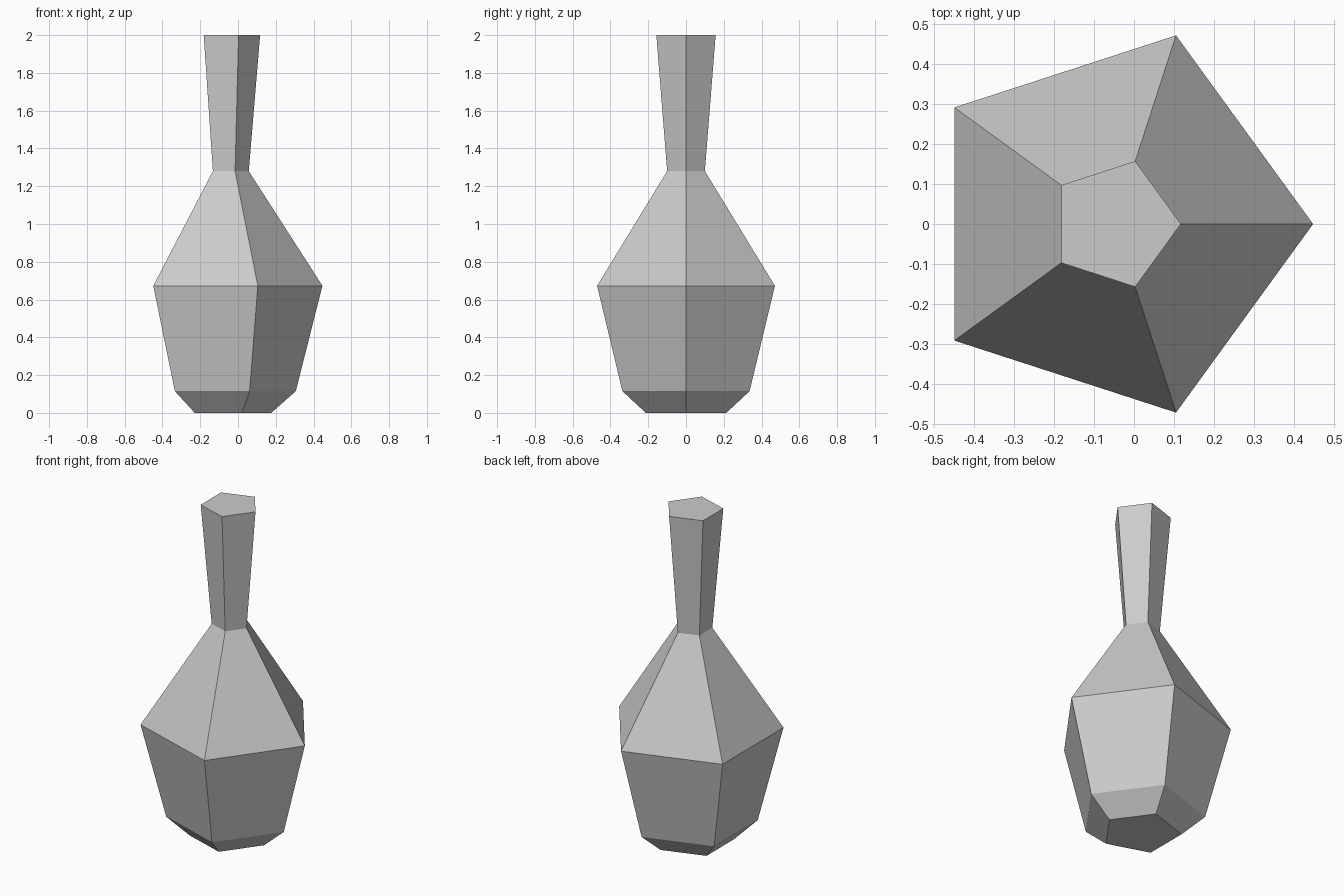
import bpy
import bmesh
from math import cos, sin, tau

cube = bpy.data.objects.get("Cube")
if cube:
    bpy.data.objects.remove(cube, do_unlink=True)

SIDES = 5
AXIS_X = -0.048
# (radius, height) from base to mouth
PROFILE = [(0.224, 0), (0.354, 0.115), (0.495, 0.673), (0.105, 1.28), (0.165, 2)]

# Plain grey surface
grey = bpy.data.materials.new("plain grey")
grey.use_nodes = True
colour = (0.6, 0.6, 0.6, 1)
grey.diffuse_color = colour
grey.node_tree.nodes["Principled BSDF"].inputs["Base Color"].default_value = colour

# Five-sided bottle: stacked rings joined by flat walls and capped at both ends
bm = bmesh.new()
rings = [
    [bm.verts.new((AXIS_X + r * cos(tau * i / SIDES), r * sin(tau * i / SIDES), z))
     for i in range(SIDES)]
    for r, z in PROFILE
]
for low, high in zip(rings, rings[1:]):
    for i in range(SIDES):
        j = (i + 1) % SIDES
        bm.faces.new((low[i], low[j], high[j], high[i]))
bm.faces.new(rings[0][::-1])
bm.faces.new(rings[-1])
bmesh.ops.recalc_face_normals(bm, faces=bm.faces)

mesh = bpy.data.meshes.new("bottle")
bm.to_mesh(mesh)
bm.free()
mesh.materials.append(grey)
bottle = bpy.data.objects.new("bottle", mesh)
bpy.context.collection.objects.link(bottle)
